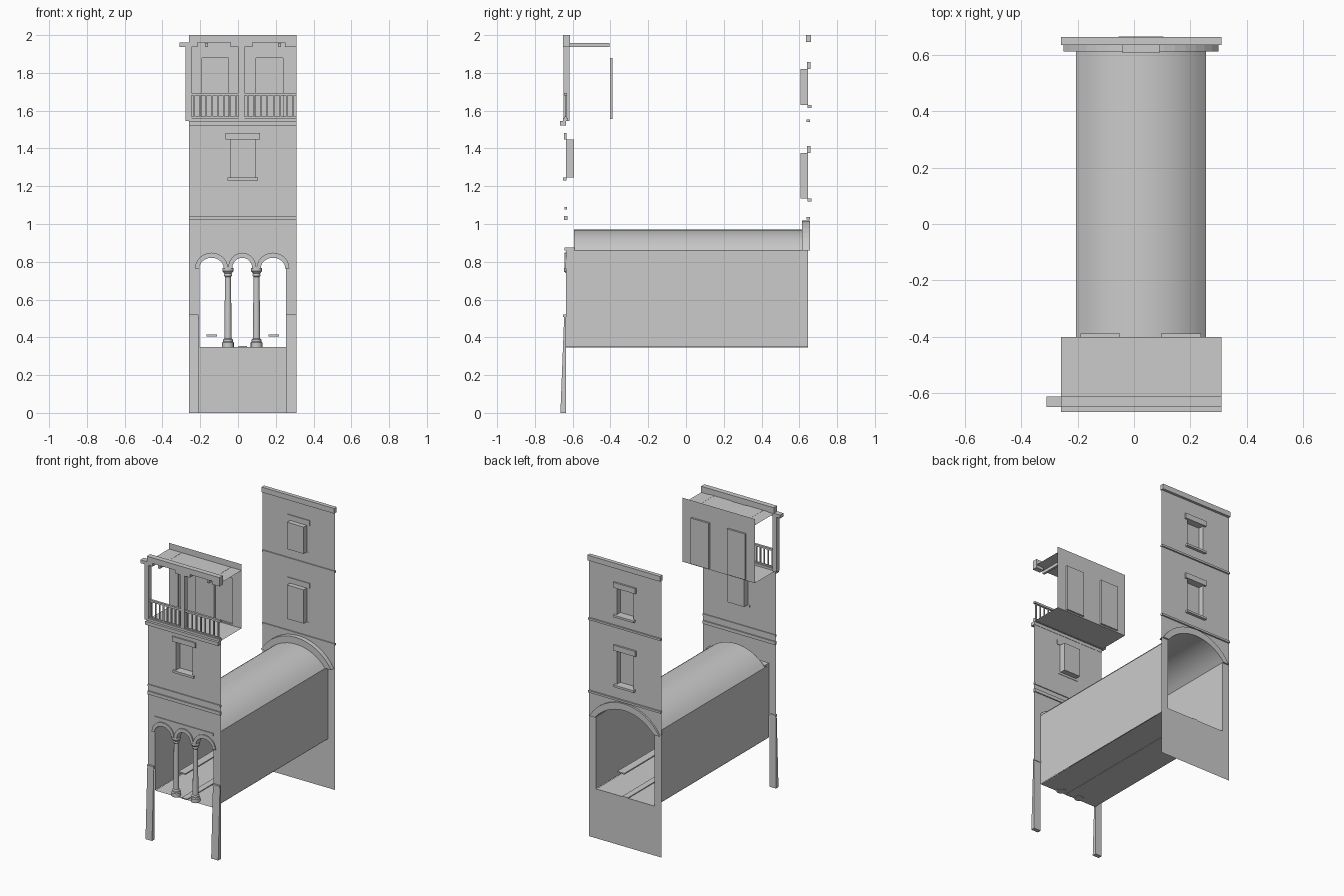
import bpy, bmesh, math

if "Cube" in bpy.data.objects:
    bpy.data.objects.remove(bpy.data.objects["Cube"])

CX = 0.025                      # facade centre line
X0, X1 = -0.26, 0.31            # facade width
IX0, IX1 = -0.205, 0.255        # passage width
YF, YB = -0.636, 0.645          # front and back wall planes


def make(name, quads, smooth=False):
    bm = bmesh.new()
    for q in quads:
        bm.faces.new([bm.verts.new(p) for p in q])
    bmesh.ops.remove_doubles(bm, verts=bm.verts, dist=0.0002)
    me = bpy.data.meshes.new(name)
    bm.to_mesh(me)
    bm.free()
    ob = bpy.data.objects.new(name, me)
    bpy.context.collection.objects.link(ob)
    if smooth:
        bpy.ops.object.select_all(action='DESELECT')
        ob.select_set(True)
        bpy.context.view_layer.objects.active = ob
        bpy.ops.object.shade_smooth_by_angle(angle=math.radians(35))
    return ob


def rect(x0, x1, z0, z1, y, back=False):
    q = [(x0, y, z0), (x1, y, z0), (x1, y, z1), (x0, y, z1)]
    return q[::-1] if back else q


def flat(x0, x1, y0, y1, z):
    return [(x0, y0, z), (x1, y0, z), (x1, y1, z), (x0, y1, z)]


def box(x0, x1, y0, y1, z0, z1, yb=None):
    """Box; yb moves the front bottom edge for a battered face."""
    yb = y0 if yb is None else yb
    a, b, c, d = (x0, yb, z0), (x1, yb, z0), (x1, y1, z0), (x0, y1, z0)
    e, f, g, h = (x0, y0, z1), (x1, y0, z1), (x1, y1, z1), (x0, y1, z1)
    return [[d, c, b, a], [e, f, g, h], [a, b, f, e], [b, c, g, f], [c, d, h, g], [d, a, e, h]]


def holed(x0, x1, z0, z1, y, holes, depth):
    """Wall sheet with rectangular recesses closed at the back."""
    back = depth < 0
    out, left = [], x0
    for hx0, hx1, hz0, hz1 in holes:
        out += [rect(left, hx0, z0, z1, y, back), rect(hx0, hx1, hz1, z1, y, back)]
        if hz0 > z0:
            out.append(rect(hx0, hx1, z0, hz0, y, back))
        d = y + depth
        out.append(rect(hx0, hx1, hz0, hz1, d, back))
        out += [flat(hx0, hx1, y, d, hz0), flat(hx0, hx1, d, y, hz1)]
        out += [[(x, y, hz0), (x, d, hz0), (x, d, hz1), (x, y, hz1)] for x in (hx0, hx1)]
        left = hx1
    return out + [rect(left, x1, z0, z1, y, back)]


def strip(pts, ztop, y, back=False):
    qs = [[(a[0], y, a[1]), (b[0], y, b[1]), (b[0], y, ztop), (a[0], y, ztop)]
          for a, b in zip(pts, pts[1:])]
    return [q[::-1] for q in qs] if back else qs


def sheet(pts, y0, y1):
    return [[(a[0], y0, a[1]), (a[0], y1, a[1]), (b[0], y1, b[1]), (b[0], y0, b[1])]
            for a, b in zip(pts, pts[1:])]


def ring(inn, out, y0, y1):
    """Solid arch moulding between two curves."""
    qs = sheet(inn, y0, y1) + sheet(out[::-1], y0, y1)
    for (a, b), (c, d) in zip(zip(inn, inn[1:]), zip(out, out[1:])):
        f = [(p[0], y0, p[1]) for p in (a, b, d, c)]
        qs += [f, [(p[0], y1, p[1]) for p in (c, d, b, a)]]
    for i in (0, -1):
        a, c = inn[i], out[i]
        qs.append([(a[0], y0, a[1]), (a[0], y1, a[1]), (c[0], y1, c[1]), (c[0], y0, c[1])])
    return qs


def segment(half, rise, n=16, z=0.86):
    r = (half * half + rise * rise) / (2 * rise)
    t = math.asin(half / r)
    return [(CX + r * math.sin(-t + 2 * t * i / n), z + rise - r + r * math.cos(-t + 2 * t * i / n))
            for i in range(n + 1)]


def round_arch(c, rx, rz, n=12, z=0.765):
    return [(c - rx * math.cos(math.pi * i / n), z + rz * math.sin(math.pi * i / n)) for i in range(n + 1)]


# Passage: floor, walls, vault
vault = segment(0.23, 0.11)
make("passage_vault", sheet(vault, -0.592, YB), True)
make("passage_walls", [[(x, YF, 0.35), (x, YB, 0.35), (x, YB, 0.86), (x, YF, 0.86)] for x in (IX0, IX1)])
make("passage_floor", [flat(IX0, IX1, YF, YB, 0.348)])
make("floor_gutter", box(CX - 0.022, CX + 0.022, YF, YB, 0.346, 0.354))
for s, side in ((-1, "left"), (1, "right")):
    c = CX + s * 0.164
    make("bench_" + side, box(c - 0.028, c + 0.028, -0.43, 0.46, 0.405, 0.414))

# Rear facade
make("rear_ground_wall", [rect(X0, X1, 0, 0.35, YB, True), rect(X0, IX0, 0.35, 1.03, YB, True),
                          rect(IX1, X1, 0.35, 1.03, YB, True)] + strip(vault, 1.03, YB, True))
make("rear_arch_trim", ring(vault, segment(0.275, 0.158), 0.613, 0.657))
for i, (z0, z1, w0, w1) in enumerate(((1.03, 1.545, 1.135, 1.375), (1.545, 2.0, 1.63, 1.82))):
    make(f"rear_wall_{i}", holed(X0, X1, z0, z1, YB, [(-0.04, 0.09, w0, w1)], -0.038))
    make(f"rear_lintel_{i}", box(-0.062, 0.112, 0.64, 0.658, w1, w1 + 0.038))
    make(f"rear_sill_{i}", box(-0.055, 0.105, 0.643, 0.665, w0 - 0.015, w0))
    make(f"rear_string_course_{i}", box(X0, X1, 0.638, 0.656, z0 - 0.006, z0 + 0.008))
make("rear_cornice", box(X0, X1, 0.635, 0.663, 1.963, 2.0))

# Front arcade
arches = ((-0.14, 0.065), (0.0225, 0.053), (0.185, 0.065))
line = []
for i, (c, r) in enumerate(arches):
    pts = round_arch(c, r, 0.056)
    line += pts
    make(f"arcade_trim_{i}", ring(pts, round_arch(c, r + 0.022, 0.083), -0.644, YF))
line.append((IX1, 0.765))
make("arcade_wall", strip(line, 0.87, YF) + strip(line, 0.87, -0.594, True) + sheet(line, YF, -0.594))
make("arcade_lunette", strip(vault, 0.86, -0.593))
make("arcade_band", box(-0.205, 0.255, -0.642, -0.59, 0.861, 0.876))

profile = [(0, .345), (.031, .345), (.031, .372), (.026, .378), (.026, .388), (.019, .395), (.016, .72),
           (.02, .725), (.02, .733), (.018, .737), (.03, .75), (.03, .767), (0, .767)]
for c, side in ((-0.053, "left"), (0.098, "right")):
    qs, n = [], 14
    for (r0, z0), (r1, z1) in zip(profile, profile[1:]):
        for k in range(n):
            def pt(r, z, j):
                a = 2 * math.pi * (j % n) / n
                return (c + r * math.cos(a), -0.616 + r * math.sin(a), z)
            q = [pt(r0, z0, k), pt(r0, z0, k + 1), pt(r1, z1, k + 1), pt(r1, z1, k)]
            if r0 == 0:
                q.pop(1)
            if r1 == 0:
                q.pop(2)
            qs.append(q)
    make("arcade_column_" + side, qs, True)

# Front side strips, battered buttresses and their caps
make("front_side_walls", [rect(X0, IX0, 0.5, 0.87, YF), rect(IX1, X1, 0.5, 0.87, YF)])
for a, b, side in ((X0, IX0 - 0.004, "left"), (IX1, X1, "right")):
    make("buttress_" + side, box(a, b, -0.645, YF, 0, 0.51, -0.665))
    make("buttress_cap_" + side, box(a, b, -0.65, -0.632, 0.508, 0.521))

# Front upper wall, window and bands
make("front_upper_wall", holed(X0, X1, 0.87, 1.545, YF, [(-0.04, 0.09, 1.245, 1.447)], 0.043))
make("front_lintel", box(-0.066, 0.116, -0.646, -0.632, 1.447, 1.482))
make("front_sill", box(-0.056, 0.106, -0.652, -0.633, 1.23, 1.246))
make("front_lower_band", box(X0, X1, -0.645, -0.628, 1.02, 1.043))
make("front_upper_band", box(X0, X1, -0.643, -0.63, 1.076, 1.09))
make("balcony_edge", box(X0, X1, -0.668, -0.634, 1.522, 1.546))
make("balcony_edge_trim", box(X0, X1, -0.65, -0.625, 1.544, 1.562))

# Balcony
make("balcony_floor", [flat(X0, X1, YF, -0.402, 1.546)])
make("balcony_rear_wall", holed(X0, X1, 1.546, 2.0, -0.402,
                                [(-0.19, -0.05, 1.555, 1.88), (0.095, 0.237, 1.555, 1.88)], 0.013))
make("balcony_roof", [flat(X0, X1, -0.64, -0.402, 1.957)])
make("roof_beam", box(X0, X1, -0.65, -0.613, 1.96, 2.0))
for i, x in enumerate((-0.167, 0.22)):
    make(f"roof_joist_{i}", box(x - 0.008, x + 0.008, -0.648, -0.404, 1.936, 1.958))
posts = (-0.263, 0.019)
for i, x in enumerate(posts):
    make(f"balcony_post_{i}", box(x - 0.016, x + 0.016, -0.648, -0.617, 1.546, 1.96))
for i, (a, b) in enumerate(((-0.31, -0.215), (-0.04, 0.078), (0.25, 0.31))):
    make(f"post_bracket_{i}", box(a, b, -0.65, -0.613, 1.938, 1.961))

# Railing
for i, (a, b) in enumerate(((-0.247, 0.003), (0.035, 0.31))):
    qs = box(a, b, -0.645, -0.629, 1.68, 1.694) + box(a, b, -0.642, -0.632, 1.56, 1.57)
    for k in range(8):
        x = a + (b - a) * (k + 0.5) / 8
        qs += box(x - 0.004, x + 0.004, -0.641, -0.633, 1.56, 1.682)
    make(f"balcony_railing_{i}", qs)
